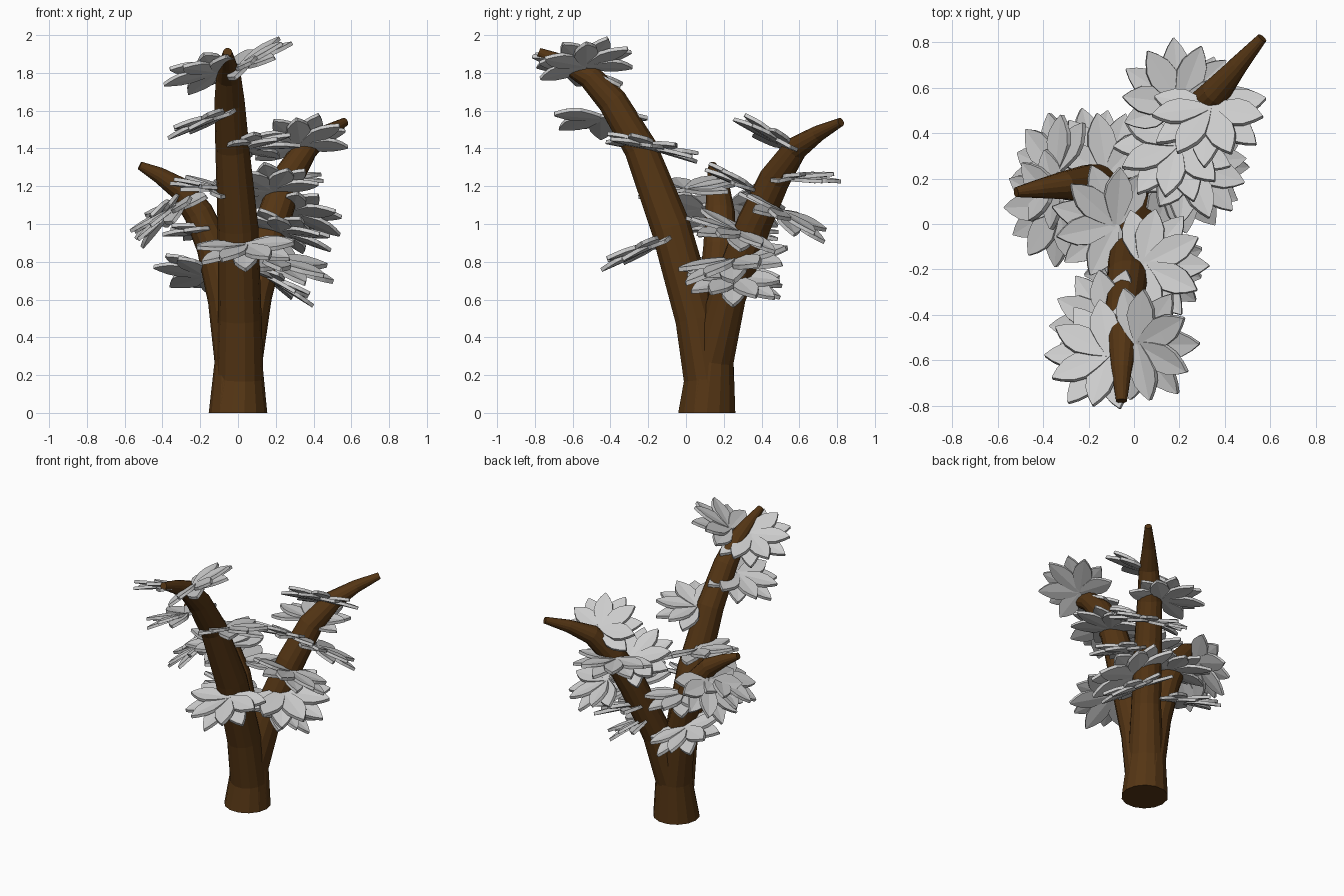
import bpy, bmesh
from math import cos, sin, pi, radians
from mathutils import Vector, Matrix

if "Cube" in bpy.data.objects:
    bpy.data.objects.remove(bpy.data.objects["Cube"])

bark = bpy.data.materials.new("bark")
bark.diffuse_color = (0.09, 0.036, 0.007, 1)
bark.use_nodes = True
bark.node_tree.nodes["Principled BSDF"].inputs["Base Color"].default_value = bark.diffuse_color


def add_object(name, bm, mat=None):
    bmesh.ops.recalc_face_normals(bm, faces=bm.faces)
    me = bpy.data.meshes.new(name)
    bm.to_mesh(me)
    bm.free()
    if mat:
        me.materials.append(mat)
    ob = bpy.data.objects.new(name, me)
    bpy.context.collection.objects.link(ob)
    return ob


def limb(name, path, sides=14):
    """Tapered faceted tube through (x, y, z, radius) points."""
    bm = bmesh.new()
    pts = [Vector(p[:3]) for p in path]
    rings = []
    for i, p in enumerate(pts):
        t = (pts[min(i + 1, len(pts) - 1)] - pts[max(i - 1, 0)]).normalized()
        if i == 0:
            t = Vector((0, 0, 1))
        u = Vector((0, 1, 0)).cross(t).normalized()
        v = t.cross(u)
        r = path[i][3]
        rings.append([bm.verts.new(p + r * (cos(a) * u + sin(a) * v))
                      for a in (2 * pi * k / sides for k in range(sides))])
    for a, b in zip(rings, rings[1:]):
        for k in range(sides):
            j = (k + 1) % sides
            bm.faces.new((a[k], a[j], b[j], b[k]))
    bm.faces.new(rings[0])
    bm.faces.new(rings[-1])
    return add_object(name, bm, bark)


# Trunk splitting into three limbs that share one base
base = (0, 0.11, 0, 0.155)
limb("front_limb", [base, (0.01, 0.11, 0.18, 0.125), (0.01, 0.055, 0.5, 0.115),
                    (0.0, -0.08, 0.98, 0.108), (-0.03, -0.24, 1.4, 0.09),
                    (-0.045, -0.39, 1.65, 0.08), (-0.05, -0.51, 1.78, 0.066),
                    (-0.055, -0.64, 1.85, 0.046), (-0.055, -0.78, 1.91, 0.024)])
limb("right_limb", [base, (0.01, 0.135, 0.28, 0.12), (0.08, 0.22, 0.62, 0.1),
                    (0.18, 0.36, 1.0, 0.093), (0.26, 0.47, 1.24, 0.083),
                    (0.36, 0.58, 1.4, 0.065), (0.46, 0.70, 1.48, 0.043),
                    (0.565, 0.82, 1.54, 0.023)])
limb("left_limb", [base, (-0.01, 0.14, 0.28, 0.115), (-0.06, 0.16, 0.6, 0.1),
                   (-0.13, 0.18, 0.88, 0.09), (-0.21, 0.18, 1.06, 0.08),
                   (-0.31, 0.17, 1.19, 0.062), (-0.42, 0.155, 1.26, 0.042),
                   (-0.52, 0.14, 1.31, 0.022)])

# Leaf fan: nine creased pointed leaves spread around local +X
PROFILE = [(0, .016), (.25, .044), (.5, .064), (.7, .056), (.87, .031), (1, .003)]


def leaf_fan():
    bm = bmesh.new()
    for i in range(9):
        ang = radians(-104 + 26 * i)
        length = 0.262 + 0.03 * cos(ang)
        if i % 2:
            length *= 0.94
        rot = (Matrix.Rotation(ang, 4, 'Z') @
               Matrix.Rotation(radians(-5 if i % 2 else 3), 4, 'Y') @
               Matrix.Rotation(radians(5), 4, 'X'))
        rows = [[bm.verts.new(rot @ Vector((t * length, s * w, abs(s) * w * 0.1)))
                 for s in (-1, 0, 1)] for t, w in PROFILE]
        for a, b in zip(rows, rows[1:]):
            for k in (0, 1):
                bm.faces.new((a[k], b[k], b[k + 1], a[k + 1]))
    me = bpy.data.meshes.new("leaf_fan")
    bm.to_mesh(me)
    bm.free()
    return me


# Base point, outward heading in degrees, slope along x, slope along y, scale
FANS = [
    (-.11, -.575, 1.81, 180, .2, -.35, 1), (.02, -.53, 1.84, 0, .5, .15, 1),
    (-.10, -.45, 1.565, 180, .35, -.05, 1), (.04, -.18, 1.40, 0, .1, -.22, 1),
    (.04, -.17, .885, -90, .05, .4, 1.05), (-.08, .0, 1.18, 165, -.15, .1, 1),
    (.33, .51, 1.42, -95, .12, -.6, 1), (.19, .35, 1.18, -130, 0, -.5, 1),
    (.23, .27, .96, -45, -.3, -.3, 1), (.28, .51, 1.06, 15, -.25, -.55, 1),
    (.20, .53, 1.24, 95, 0, 0, 1), (.18, .25, .81, 0, -.3, .22, 1.18),
    (.15, .25, .72, 0, -.55, -.1, 1), (-.33, .08, 1.09, 212, .65, .2, 1),
    (-.34, .23, 1.1, 155, 1.1, -.2, 1), (-.17, .25, .73, 130, -.22, -.38, 1),
    (-.12, .22, .96, 125, 0, -.1, 1),
]
fan_mesh = leaf_fan()
for n, (x, y, z, heading, sx, sy, size) in enumerate(FANS, 1):
    ob = bpy.data.objects.new(f"leaf_fan_{n:02d}", fan_mesh)
    bpy.context.collection.objects.link(ob)
    c, s = cos(radians(heading)), sin(radians(heading))
    out = Vector((c, s, sx * c + sy * s)).normalized()
    up = Vector((-sx, -sy, 1)).normalized()
    m = Matrix((out, up.cross(out), up)).transposed().to_4x4()
    m.translation = (x, y, z)
    ob.matrix_world = m @ Matrix.Scale(size, 4)
    solid = ob.modifiers.new("thickness", 'SOLIDIFY')
    solid.thickness = 0.02
    solid.offset = 0
